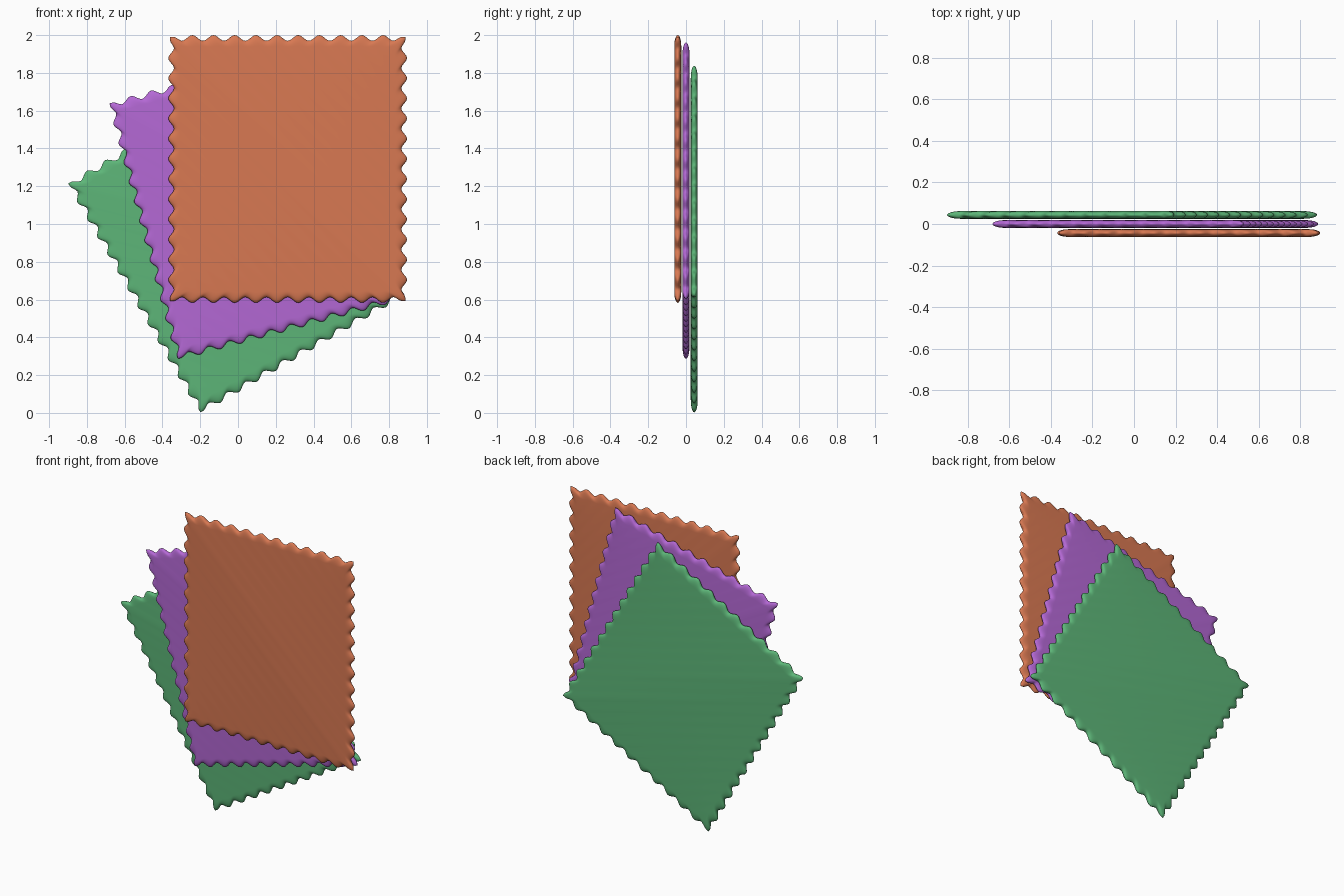
import bpy, bmesh, math

if "Cube" in bpy.data.objects:
    bpy.data.objects.remove(bpy.data.objects["Cube"])

LEFT, RIGHT, BOTTOM, TOP = -0.354, 0.880, 0.598, 1.985
PIVOT_X, PIVOT_Z = 0.82, 0.598
AMP, CORNER = 0.015, 0.006      # wave height on the sides, push at the corners
HALF_T, ROUND = 0.0185, 0.045   # half thickness, width of rounded rim
SAMPLES = 10                    # points per wave


def outline(inset, fade):
    """Wavy rectangle around the pivot, moved inward and flattened by fade."""
    x0, x1 = LEFT - PIVOT_X + inset, RIGHT - PIVOT_X - inset
    z0, z1 = BOTTOM - PIVOT_Z + inset, TOP - PIVOT_Z - inset
    sides = [((x0, z0), (x1, z0), (0, -1), 11), ((x1, z0), (x1, z1), (1, 0), 13),
             ((x1, z1), (x0, z1), (0, 1), 11), ((x0, z1), (x0, z0), (-1, 0), 13)]
    pts = []
    for a, b, n, waves in sides:
        total = waves * SAMPLES
        d = (b[0] - a[0], b[1] - a[1])
        length = math.hypot(*d)
        for i in range(total):
            t = i / total
            s = t * waves
            end = min(1, 2 * min(s, waves - s))
            off = (CORNER + (AMP - CORNER) * end) * math.cos(2 * math.pi * s) * fade
            x = a[0] + d[0] * t + n[0] * off
            z = a[1] + d[1] * t + n[1] * off
            if i == 0:  # corner tip points diagonally outward
                x -= d[0] / length * CORNER * fade
                z -= d[1] / length * CORNER * fade
            pts.append((x, z))
    return pts


def swatch(name, y, angle, color):
    bm = bmesh.new()
    steps = 6
    rings = []
    for k in range(-steps, steps + 1):
        t = k / steps * math.pi / 2
        pts = outline(ROUND * (1 - math.cos(t)), 0.15 + 0.85 * math.cos(t))
        rings.append([bm.verts.new((x, HALF_T * math.sin(t), z)) for x, z in pts])
    n = len(rings[0])
    for r, q in zip(rings, rings[1:]):
        for i in range(n):
            j = (i + 1) % n
            bm.faces.new((r[i], r[j], q[j], q[i]))
    bm.faces.new(rings[0])
    bm.faces.new(rings[-1][::-1])
    bmesh.ops.recalc_face_normals(bm, faces=bm.faces)
    for f in bm.faces:
        f.smooth = True
    mesh = bpy.data.meshes.new(name)
    bm.to_mesh(mesh)
    bm.free()
    mat = bpy.data.materials.new(name + "_color")
    mat.diffuse_color = color
    mat.use_nodes = True
    mat.node_tree.nodes["Principled BSDF"].inputs["Base Color"].default_value = mat.diffuse_color
    mesh.materials.append(mat)
    ob = bpy.data.objects.new(name, mesh)
    ob.location = (PIVOT_X, y, PIVOT_Z)
    ob.rotation_euler[1] = -math.radians(angle)
    bpy.context.collection.objects.link(ob)


# three fabric swatches fanned about their lower right corner
swatch("front_swatch", -0.0435, 0, (0.69, 0.19, 0.085, 1))
swatch("middle_swatch", 0.0, 15, (0.46, 0.14, 0.67, 1))
swatch("back_swatch", 0.0435, 30, (0.11, 0.47, 0.19, 1))
